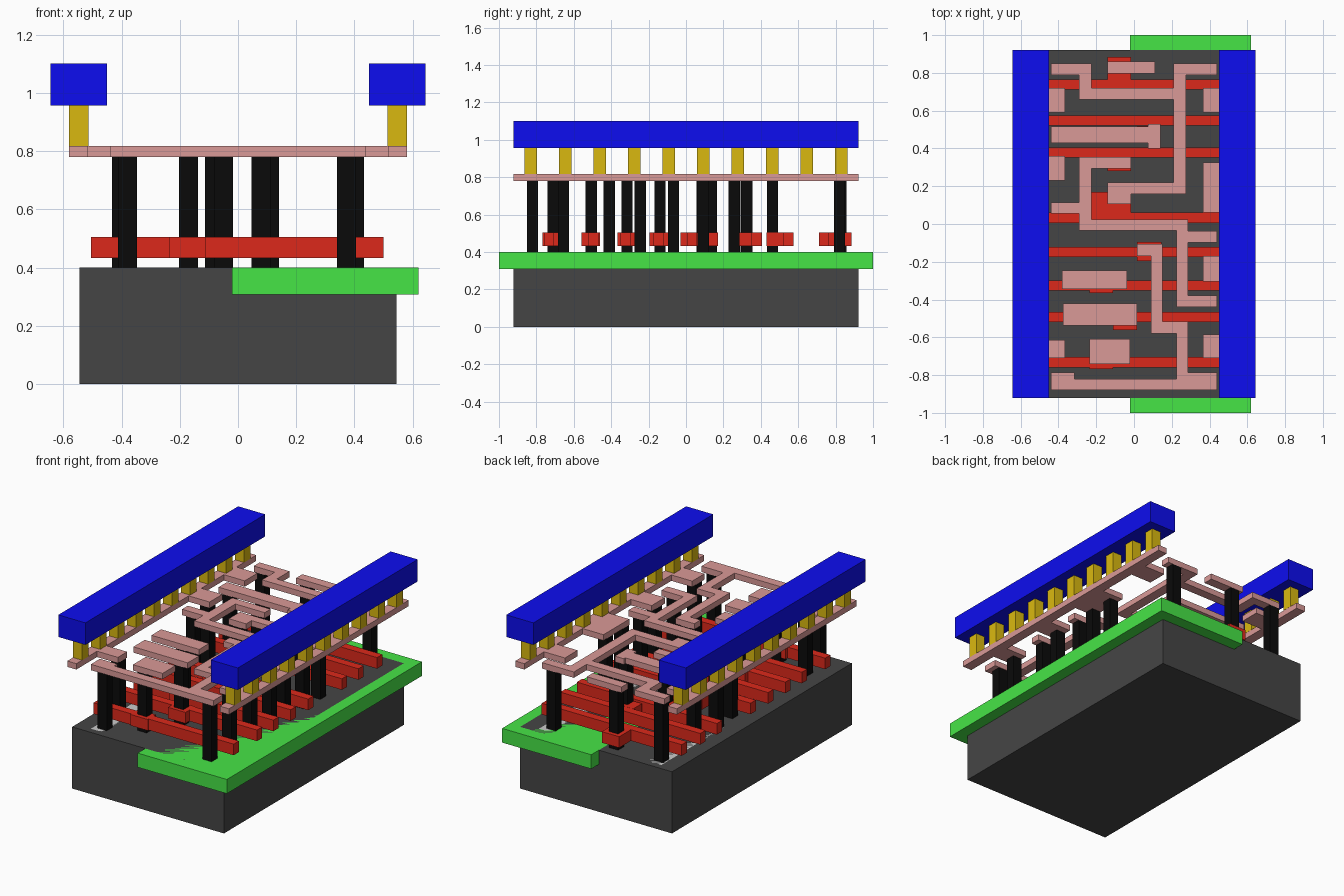
import bpy, bmesh
from mathutils import Matrix, Vector


def paint(name, rgb):
    m = bpy.data.materials.new(name)
    m.diffuse_color = (*rgb, 1)
    return m


DARK = paint("dark_grey", (0.06, 0.06, 0.06))
GREEN = paint("green", (0.062, 0.78, 0.062))
PALE = paint("pale_grey", (0.6, 0.6, 0.6))
RED = paint("red", (0.72, 0.022, 0.011))
BLACK = paint("black", (0.003, 0.003, 0.003))
PINK = paint("pink", (0.70, 0.32, 0.31))
YELLOW = paint("yellow", (0.70, 0.485, 0.005))
BLUE = paint("blue", (0.004, 0.004, 0.87))


def slab(name, rects, z0, z1, mat):
    """One object from flat rectangles (x0, x1, y0, y1) extruded from z0 to z1."""
    bm = bmesh.new()
    for x0, x1, y0, y1 in rects:
        mid = Vector(((x0 + x1) / 2, (y0 + y1) / 2, (z0 + z1) / 2))
        size = Matrix.Diagonal((x1 - x0, y1 - y0, z1 - z0, 1))
        bmesh.ops.create_cube(bm, size=1, matrix=Matrix.Translation(mid) @ size)
    me = bpy.data.meshes.new(name)
    bm.to_mesh(me)
    bm.free()
    me.materials.append(mat)
    ob = bpy.data.objects.new(name, me)
    bpy.context.collection.objects.link(ob)
    return ob


def block(x, y, w=0.066, d=0.066):
    return (x - w / 2, x + w / 2, y - d / 2, y + d / 2)


# Base block, well and the two diffusion strips, all flush on top
slab("substrate", [(-0.545, 0.545, -0.922, 0.922)], 0, 0.40, DARK)
slab("well", [(-0.02, 0.62, -1, 1)], 0.308, 0.40, GREEN)
slab("diffusion", [(-0.44, -0.25, -0.88, 0.88), (0.25, 0.44, -0.88, 0.88)],
     0.32, 0.40, PALE)

# Gate strips: centre y, then the widened pad on each
gates = [
    (0.738, (-0.14, -0.015, 0.765, 0.885)),
    (0.548, (0.015, 0.14, 0.43, 0.52)),
    (0.378, (-0.14, -0.015, 0.28, 0.35)),
    (0.033, (-0.235, -0.015, -0.03, 0.17)),
    (-0.148, (0.015, 0.145, -0.195, -0.095)),
    (-0.325, (-0.235, -0.11, -0.365, -0.27)),
    (-0.493, (-0.11, 0.015, -0.56, -0.46)),
    (-0.732, (-0.235, -0.11, -0.768, -0.685)),
]
for i, (y, pad) in enumerate(gates, 1):
    strip = (-0.505, 0.50, y - 0.027, y + 0.027)
    slab(f"gate_{i}", [strip, pad], 0.433, 0.505, RED)

# Contact pillars: left column, right column, then those on the gate pads
left = [(-0.397, 0.82), (-0.38, 0.463), (-0.40, 0.261), (-0.38, 0.085),
        (-0.40, -0.655), (-0.38, -0.82)]
right = [(0.373, 0.82), (0.399, 0.257), (0.399, 0.092), (0.373, -0.067),
         (0.399, -0.245), (0.373, -0.41), (0.399, -0.655), (0.373, -0.82)]
middle = [(-0.08, 0.828), (0.107, 0.463), (-0.08, 0.325), (-0.08, 0.137),
          (0.08, -0.139), (-0.17, -0.315), (-0.05, -0.507), (-0.17, -0.711)]
slab("contact_pillars", [block(*p, 0.066, 0.06) for p in left + right + middle],
     0.40, 0.78, BLACK)

# Local wiring layer: the two supply strips with their tabs
LZ = (0.78, 0.818)
slab("left_supply_strip", [(-0.58, -0.515, -0.922, 0.922)] +
     [(-0.515, -0.365, a, b) for a, b in
      [(0.59, 0.72), (0.23, 0.36), (-0.71, -0.615)]], *LZ, PINK)
slab("right_supply_strip", [(0.515, 0.58, -0.922, 0.922)] +
     [(0.365, 0.515, a, b) for a, b in
      [(0.59, 0.72), (0.06, 0.325), (-0.305, -0.17), (-0.71, -0.585)]], *LZ, PINK)

# Long signal wires
slab("upper_wire", [
    (-0.44, -0.225, 0.79, 0.85), (-0.29, -0.225, 0.66, 0.79),
    (-0.225, 0.21, 0.66, 0.72), (0.21, 0.275, 0.16, 0.85),
    (0.275, 0.44, 0.79, 0.85), (-0.14, 0.21, 0.16, 0.22),
    (-0.14, -0.015, 0.105, 0.16)], *LZ, PINK)
slab("middle_wire", [
    (-0.29, -0.015, 0.295, 0.355), (-0.29, -0.225, -0.035, 0.295),
    (-0.44, -0.29, 0.055, 0.115), (-0.225, 0.285, -0.035, 0.025),
    (0.225, 0.285, -0.44, -0.035), (0.285, 0.44, -0.097, -0.037),
    (0.285, 0.44, -0.44, -0.378)], *LZ, PINK)
slab("lower_wire", [
    (0.015, 0.15, -0.17, -0.107), (0.09, 0.15, -0.58, -0.17),
    (0.15, 0.285, -0.58, -0.517), (0.225, 0.285, -0.82, -0.58),
    (-0.44, 0.44, -0.88, -0.82), (-0.44, -0.315, -0.82, -0.787),
    (0.285, 0.44, -0.82, -0.787)], *LZ, PINK)

# Short wires and pads
slab("short_bar", [(-0.44, 0.075, 0.43, 0.515), (0.075, 0.14, 0.40, 0.53)], *LZ, PINK)
pads = [(-0.14, 0.11, 0.797, 0.86), (-0.38, -0.037, -0.345, -0.245),
        (-0.375, 0.015, -0.537, -0.42), (-0.235, -0.022, -0.742, -0.61)]
for i, r in enumerate(pads, 1):
    slab(f"wire_pad_{i}", [r], *LZ, PINK)

# Power rails on their rows of vias, one set each side
for side, s in (("left", -1), ("right", 1)):
    vias = [block(s * 0.547, -0.83 + i * 0.1845) for i in range(10)]
    slab(f"{side}_vias", vias, 0.818, 0.957, YELLOW)
    slab(f"{side}_power_rail", [block(s * 0.547, 0, 0.194, 1.844)], 0.957, 1.10, BLUE)
